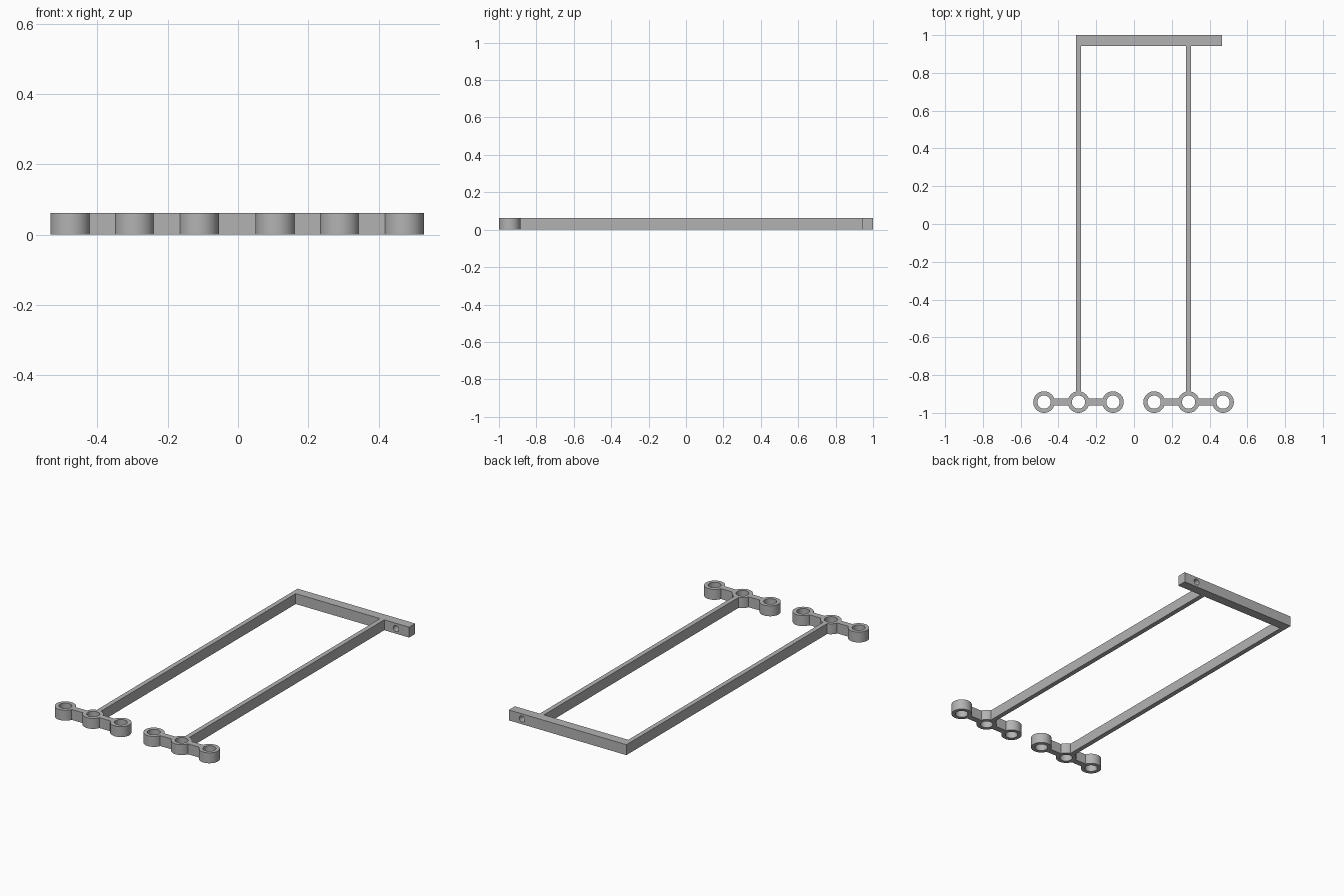
import bpy, bmesh, math

if "Cube" in bpy.data.objects:
    bpy.data.objects.remove(bpy.data.objects["Cube"])

H = 0.062                      # common thickness of all parts
RING_Y, R_OUT, R_IN = -0.943, 0.057, 0.035
PITCH = 0.1825                 # spacing of rings in a cluster
ROD_X = (-0.294, 0.289)

grey = bpy.data.materials.new("grey")
grey.diffuse_color = (0.45, 0.45, 0.45, 1)
grey.use_nodes = True
grey.node_tree.nodes["Principled BSDF"].inputs["Base Color"].default_value = grey.diffuse_color


def add_object(name, bm):
    bmesh.ops.recalc_face_normals(bm, faces=bm.faces)
    mesh = bpy.data.meshes.new(name)
    bm.to_mesh(mesh)
    bm.free()
    mesh.materials.append(grey)
    ob = bpy.data.objects.new(name, mesh)
    bpy.context.collection.objects.link(ob)
    return ob


def box(name, x0, x1, y0, y1):
    bm = bmesh.new()
    bmesh.ops.create_cube(bm, size=1)
    for v in bm.verts:
        v.co = (x0 if v.co.x < 0 else x1, y0 if v.co.y < 0 else y1, 0 if v.co.z < 0 else H)
    return add_object(name, bm)


def ring(name, cx, cy, n=48):
    # rectangular section swept round a vertical axis
    bm = bmesh.new()
    section = ((R_IN, 0), (R_OUT, 0), (R_OUT, H), (R_IN, H))
    loops = []
    for i in range(n):
        a = 2 * math.pi * i / n
        loops.append([bm.verts.new((cx + r * math.cos(a), cy + r * math.sin(a), z))
                      for r, z in section])
    for i in range(n):
        a, b = loops[i], loops[(i + 1) % n]
        for j in range(4):
            k = (j + 1) % 4
            f = bm.faces.new((a[j], b[j], b[k], a[k]))
            f.smooth = j % 2 == 1          # only the curved walls
    for e in bm.edges:
        e.smooth = e.calc_face_angle(0) < math.radians(40)
    return add_object(name, bm)


# Two clusters of three linked rings, each on a long rod
for side, x in zip(("left", "right"), ROD_X):
    for i in (-1, 0, 1):
        ring(f"{side}_ring_{i + 2}", x + i * PITCH, RING_Y)
    for i in (-1, 0):
        box(f"{side}_link_{i + 2}", x + i * PITCH + R_OUT - 0.004,
            x + (i + 1) * PITCH - R_OUT + 0.004, RING_Y - 0.018, RING_Y + 0.018)
    box(f"{side}_rod", x - 0.014, x + 0.014, RING_Y + R_OUT - 0.003, 0.943)

# Crossbar with a pin hole near its free end
bar = box("crossbar", ROD_X[0] - 0.014, 0.467, 0.943, 1.0)
bpy.ops.mesh.primitive_cylinder_add(vertices=32, radius=0.018, depth=0.2,
                                    location=(0.38, 0.97, H / 2),
                                    rotation=(math.pi / 2, 0, 0))
cutter = bpy.context.object
cutter.name = "pin_hole_cutter"
cutter.data.materials.append(grey)
cutter.hide_render = True
cutter.hide_set(True)
cut = bar.modifiers.new("pin_hole", 'BOOLEAN')
cut.operation = 'DIFFERENCE'
cut.solver = 'EXACT'
cut.object = cutter
